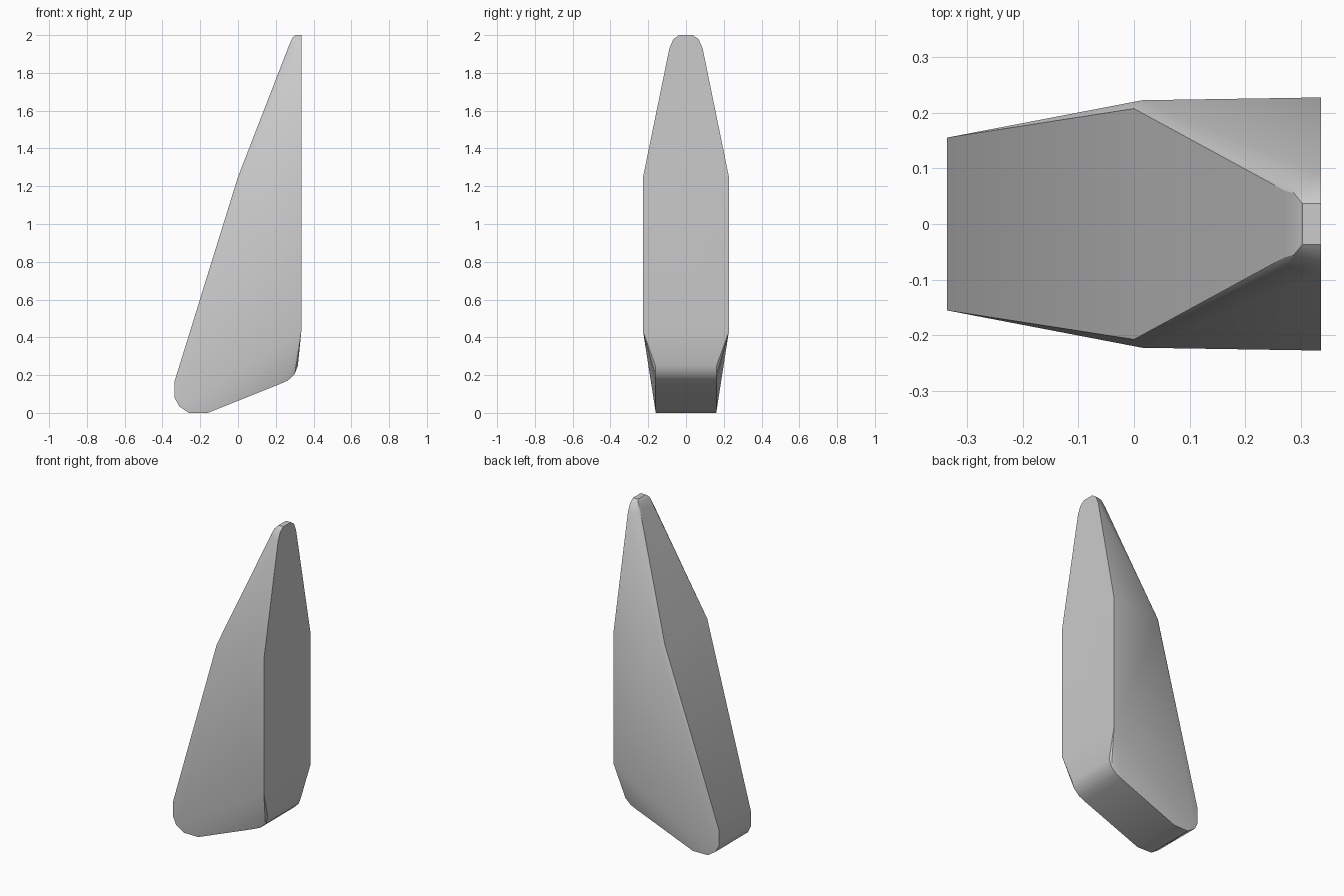
import bpy
import bmesh
from math import radians

default_cube = bpy.data.objects.get("Cube")
if default_cube:
    bpy.data.objects.remove(default_cube, do_unlink=True)

grey = bpy.data.materials.new("plain grey")
grey.use_nodes = True
grey.diffuse_color = (0.6, 0.6, 0.6, 1)
grey.node_tree.nodes["Principled BSDF"].inputs["Base Color"].default_value = (0.6, 0.6, 0.6, 1)

# Corners of one half: x, half width, z
foot = [(-0.335, 0.155, 0.17), (-0.335, 0.155, 0.08), (-0.312, 0.158, 0.035),
        (-0.26, 0.158, 0), (-0.16, 0.16, 0)]
heel = [(0.22, 0.162, 0.152), (0.265, 0.162, 0.172), (0.3, 0.162, 0.205),
        (0.317, 0.162, 0.25)]
back = [(0.335, 0.227, 0.43), (0.335, 0.227, 1.25), (0.335, 0.088, 1.93),
        (0.335, 0.067, 1.978), (0.335, 0.037, 2)]
ridge = [(0, 0.207, 1.25), (0.015, 0.222, 1.24), (0.27, 0.06, 1.945),
         (0.275, 0.074, 1.935), (0.287, 0.055, 1.983), (0.302, 0.037, 2)]

# Faceted wedge: convex skin over the mirrored corners
bm = bmesh.new()
for x, y, z in foot + heel + back + ridge:
    for side in (-1, 1):
        bm.verts.new((x, y * side, z))
hull = bmesh.ops.convex_hull(bm, input=bm.verts)
unused = [v for v in hull["geom_interior"] if isinstance(v, bmesh.types.BMVert)]
bmesh.ops.delete(bm, geom=unused, context="VERTS")
bmesh.ops.dissolve_limit(bm, angle_limit=radians(1), verts=bm.verts, edges=bm.edges)
bmesh.ops.recalc_face_normals(bm, faces=bm.faces)

mesh = bpy.data.meshes.new("wedge_body")
bm.to_mesh(mesh)
bm.free()
body = bpy.data.objects.new("wedge_body", mesh)
bpy.context.collection.objects.link(body)
mesh.materials.append(grey)

# Soft shading over shallow creases, crisp rims
bpy.ops.object.select_all(action="DESELECT")
body.select_set(True)
bpy.context.view_layer.objects.active = body
bpy.ops.object.shade_smooth_by_angle(angle=radians(30))
